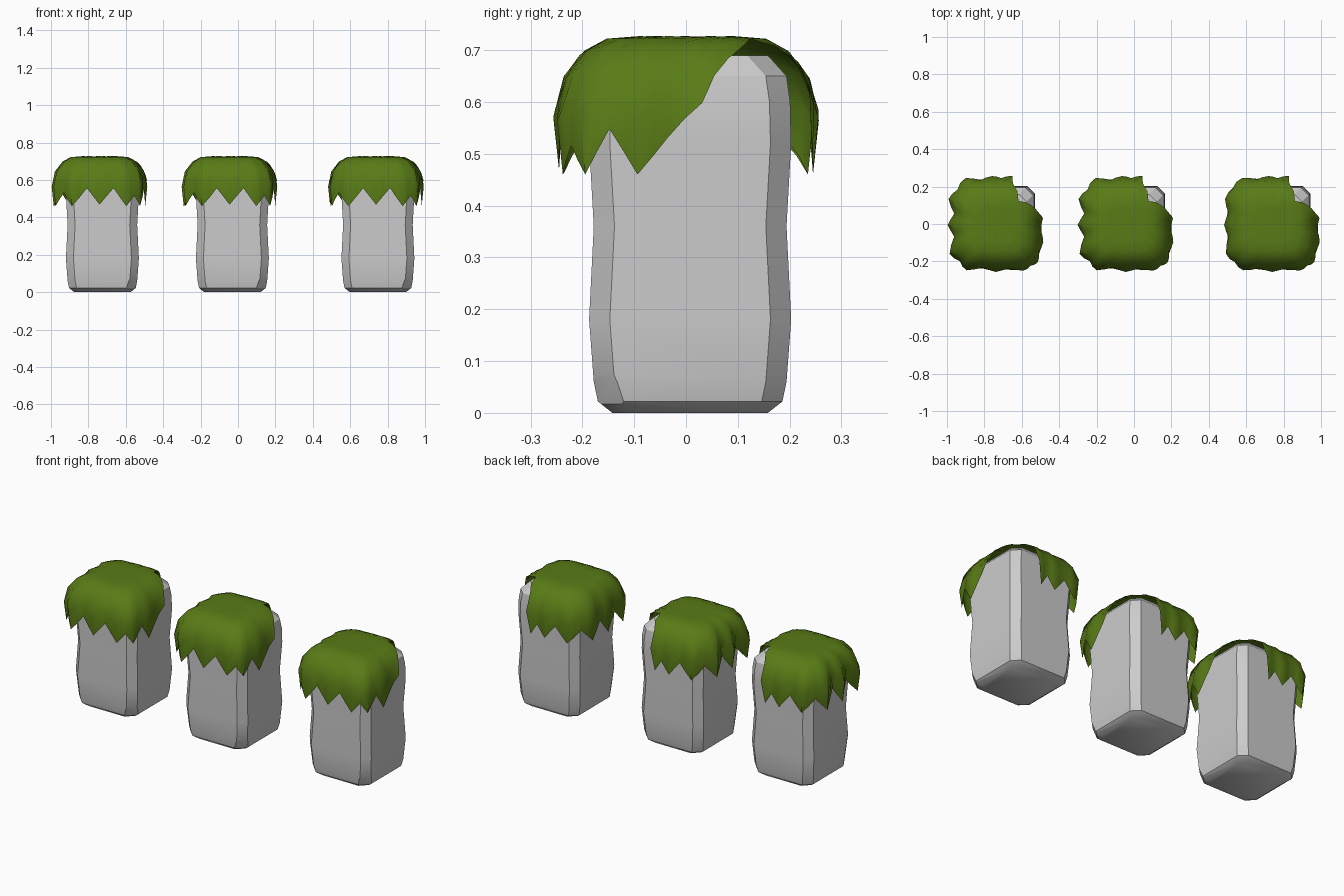
import bpy, bmesh, math
from mathutils import Vector

if "Cube" in bpy.data.objects:
    bpy.data.objects.remove(bpy.data.objects["Cube"])

leaf = bpy.data.materials.new("leaf_green")
leaf.diffuse_color = (0.10, 0.20, 0.008, 1)
leaf.use_nodes = True
leaf.node_tree.nodes["Principled BSDF"].inputs["Base Color"].default_value = leaf.diffuse_color


def finish(bm, name, loc, mat=None, angle=30):
    bmesh.ops.recalc_face_normals(bm, faces=bm.faces)
    me = bpy.data.meshes.new(name)
    bm.to_mesh(me)
    bm.free()
    ob = bpy.data.objects.new(name, me)
    ob.location = loc
    bpy.context.collection.objects.link(ob)
    if mat:
        me.materials.append(mat)
    bpy.ops.object.select_all(action='DESELECT')
    ob.select_set(True)
    bpy.context.view_layer.objects.active = ob
    bpy.ops.object.shade_smooth_by_angle(angle=math.radians(angle))
    return ob


# Stone pillar: chamfered square rings lofted upwards, with chipped corners
RINGS = [(0.0, .15), (.022, .178), (.06, .186), (.18, .195), (.36, .186),
         (.52, .195), (.6, .193), (.65, .186), (.69, .15)]
CHIPS = [((.180, -.185, .13), (.195, -.110, .02), (.11, -.195, .02)),
         ((-.195, -.14, .16), (-.165, -.195, .16), (-.15, -.18, .0))]


def pillar(name, x):
    bm = bmesh.new()
    prev = None
    for z, h in RINGS:
        c = .04
        ring = []
        for sx, sy, flip in ((1, 1, 0), (-1, 1, 1), (-1, -1, 0), (1, -1, 1)):
            pair = [(sx * h, sy * (h - c)), (sx * (h - c), sy * h)]
            for px, py in (pair[::-1] if flip else pair):
                ring.append(bm.verts.new((px, py, z)))
        if prev:
            for i in range(8):
                j = (i + 1) % 8
                bm.faces.new((prev[i], prev[j], ring[j], ring[i]))
        else:
            bm.faces.new(ring[::-1])
        prev = ring
    bm.faces.new(prev)
    for a, b, c in CHIPS:
        a, b, c = Vector(a), Vector(b), Vector(c)
        n = (b - a).cross(c - a).normalized()
        if n.dot(a - Vector((0, 0, .35))) < 0:
            n = -n
        r = bmesh.ops.bisect_plane(bm, geom=bm.verts[:] + bm.edges[:] + bm.faces[:],
                                   plane_co=a, plane_no=n, clear_outer=True)
        edges = [e for e in r['geom_cut'] if isinstance(e, bmesh.types.BMEdge)]
        bmesh.ops.holes_fill(bm, edges=edges)
    return finish(bm, name, (x, .008, 0))


# Leaf cap: drooping profile swept round a rounded square; skirt length varies
PROFILE = [(0, 0, .722), (.3, .36, .727), (.5, .60, .722), (.65, .81, .692),
           (.75, .94, .64), (.85, 1.0, .58), (1.0, .95, .46)]
SKIRT = [(29, .60), (13, .73), (7, .82), (-8, .91), (-21, 1.0), (-32, .89),
         (-42, 1.0), (-50, .93), (-59, 1.0), (-73, .88), (-90, .99),
         (-106, .88), (-122, 1.0), (-134, .91), (-147, 1.0), (-163, .89),
         (-179, 1.0), (-194, .89), (-208, 1.0), (-222, .91), (-237, 1.0),
         (-251, .90), (-266, 1.0), (-277, .92), (-286, 1.0), (-293, .68),
         (-315, .47), (-331, .60)]


def profile(t):
    for (t0, r0, z0), (t1, r1, z1) in zip(PROFILE, PROFILE[1:]):
        if t <= t1:
            f = (t - t0) / (t1 - t0)
            return r0 + f * (r1 - r0), z0 + f * (z1 - z0)
    return PROFILE[-1][1:]


def cap(name, x, fold):
    bm = bmesh.new()
    cols = []
    for (a0, l0), (a1, l1) in zip(SKIRT, SKIRT[1:]):
        cols += [(a0, l0), ((a0 + a1) / 2, (l0 + l1) / 2)]
    fr = [.3, .5, .62, .74, .87, 1.0]
    centre = bm.verts.new((0, 0, PROFILE[0][2]))
    grid = []
    for a, length in cols:
        th = math.radians(a)
        c, s = math.cos(th), math.sin(th)
        edge = .258 / (abs(c) ** 4 + abs(s) ** 4) ** .25
        # creases between leaves, deepest on the left side
        depth = .35 + (fold * max(0, -c))
        crease = depth * (1 - length) if length > .86 else 0
        col = []
        for f in fr:
            t = f * length
            r, z = profile(t)
            r *= edge * (1 - crease * max(0, (t - .4) / .5))
            col.append(bm.verts.new((r * c, r * s, z)))
        grid.append(col)
    for i, col in enumerate(grid):
        nxt = grid[(i + 1) % len(grid)]
        bm.faces.new((centre, nxt[0], col[0]))
        for k in range(len(fr) - 1):
            bm.faces.new((col[k], nxt[k], nxt[k + 1], col[k + 1]))
    ob = finish(bm, name, (x, 0, 0), leaf, 40)
    return ob


for side, px, cx, fold in (("left", -.725, -.74, .9), ("middle", -.03, -.045, .9),
                           ("right", .748, .738, .3)):
    pillar(side + "_stone_pillar", px)
    cap(side + "_leaf_cap", cx, fold)
